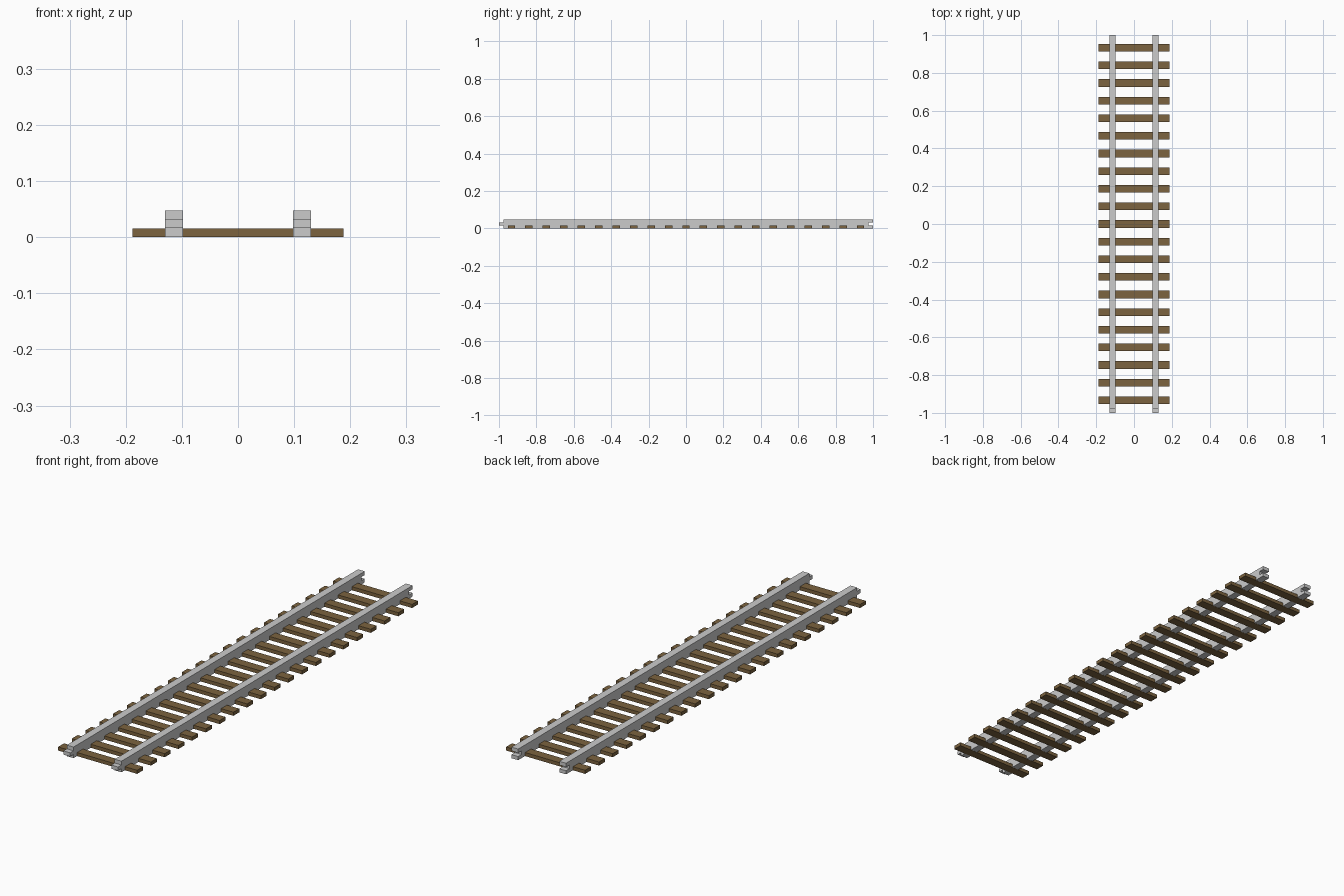
import bpy, bmesh

if "Cube" in bpy.data.objects:
    bpy.data.objects.remove(bpy.data.objects["Cube"])

SLEEPERS = 21
PITCH = 0.0933
RAIL_X, RAIL_W = 0.1138, 0.032

wood = bpy.data.materials.new("brown_wood")
wood.diffuse_color = (0.2, 0.125, 0.05, 1)
wood.use_nodes = True
wood.node_tree.nodes["Principled BSDF"].inputs["Base Color"].default_value = wood.diffuse_color


def extrude_profile(name, profile, x0, x1, mat=None):
    """Extrude a closed (y, z) outline from x0 to x1."""
    bm = bmesh.new()
    face = bm.faces.new([bm.verts.new((x0, y, z)) for y, z in profile])
    new = bmesh.ops.extrude_face_region(bm, geom=[face])["geom"]
    moved = [g for g in new if isinstance(g, bmesh.types.BMVert)]
    bmesh.ops.translate(bm, verts=moved, vec=(x1 - x0, 0, 0))
    bmesh.ops.recalc_face_normals(bm, faces=bm.faces)
    mesh = bpy.data.meshes.new(name)
    bm.to_mesh(mesh)
    bm.free()
    if mat:
        mesh.materials.append(mat)
    obj = bpy.data.objects.new(name, mesh)
    bpy.context.collection.objects.link(obj)
    return obj


# Rails: tongue at the front end, matching slot at the back end
B, L, U, T = 0.0005, 0.016, 0.032, 0.048
E = 0.977
rail = [(-E, B), (1, B), (1, L), (E, L), (E, U), (1, U), (1, T),
        (-E, T), (-E, U), (-1, U), (-1, L), (-E, L)]
for side, sx in (("left", -1), ("right", 1)):
    cx = sx * RAIL_X
    extrude_profile(side + "_rail", rail, cx - RAIL_W / 2, cx + RAIL_W / 2)

# Wooden sleepers
for i in range(SLEEPERS):
    y = (i - (SLEEPERS - 1) / 2) * PITCH
    box = [(y - 0.02, 0), (y + 0.02, 0), (y + 0.02, 0.0155), (y - 0.02, 0.0155)]
    extrude_profile(f"sleeper_{i + 1}", box, -0.188, 0.188, wood)
